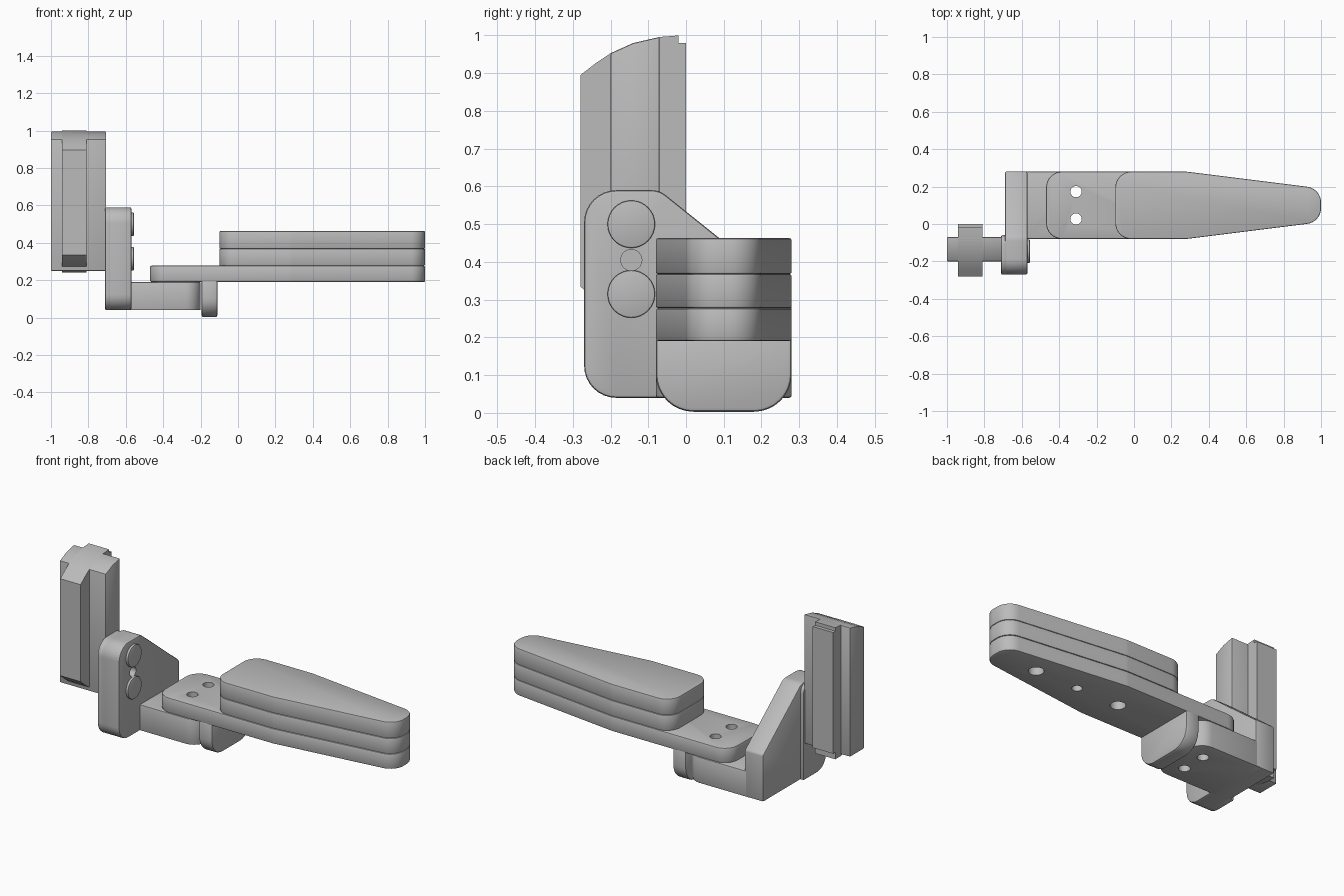
import bpy, bmesh, math
from mathutils import Vector

cube = bpy.data.objects.get("Cube")
if cube:
    bpy.data.objects.remove(cube, do_unlink=True)

grey = bpy.data.materials.new("satin_grey")
grey.use_nodes = True
GREY = (0.5, 0.5, 0.5, 1)
grey.diffuse_color = GREY
grey.node_tree.nodes["Principled BSDF"].inputs["Base Color"].default_value = GREY


def rounded(corners, steps=8):
    """Outline from (u, v, radius) corners, each filleted by its radius."""
    out = []
    for i, (u, v, r) in enumerate(corners):
        p = Vector((u, v))
        if r == 0:
            out.append(p)
            continue
        a = (Vector(corners[i - 1][:2]) - p).normalized()
        b = (Vector(corners[(i + 1) % len(corners)][:2]) - p).normalized()
        half = a.angle(b) / 2
        centre = p + (a + b).normalized() * (r / math.sin(half))
        start = p + a * (r / math.tan(half)) - centre
        end = p + b * (r / math.tan(half)) - centre
        sweep = start.angle_signed(end)
        for k in range(steps + 1):
            t = -sweep * k / steps
            c, s = math.cos(t), math.sin(t)
            out.append(centre + Vector((start.x * c - start.y * s,
                                        start.x * s + start.y * c)))
    return out


def circle(u, v, r, n=32):
    return [(u + r * math.cos(math.tau * k / n), v + r * math.sin(math.tau * k / n))
            for k in range(n)]


def prism(name, outline, axis, lo, hi, bevel=0.0):
    """Extrude an outline along x (outline in y, z) or z (outline in x, y)."""
    bm = bmesh.new()
    place = (lambda p, w: (w, p[0], p[1])) if axis == "x" else (lambda p, w: (p[0], p[1], w))
    face = bm.faces.new([bm.verts.new(place(p, lo)) for p in outline])
    new = bmesh.ops.extrude_face_region(bm, geom=[face])["geom"]
    shift = Vector(place((0, 0), hi - lo))
    bmesh.ops.translate(bm, vec=shift, verts=[g for g in new if isinstance(g, bmesh.types.BMVert)])
    bmesh.ops.recalc_face_normals(bm, faces=bm.faces)
    mesh = bpy.data.meshes.new(name)
    bm.to_mesh(mesh)
    bm.free()
    mesh.materials.append(grey)
    obj = bpy.data.objects.new(name, mesh)
    bpy.context.collection.objects.link(obj)
    if bevel:
        mod = obj.modifiers.new("edge_round", "BEVEL")
        mod.width, mod.segments = bevel, 2
        mod.limit_method, mod.angle_limit = "ANGLE", math.radians(40)
    return obj


def activate(obj):
    bpy.ops.object.select_all(action="DESELECT")
    obj.select_set(True)
    bpy.context.view_layer.objects.active = obj


def finish(obj, cutters=()):
    """Apply the edge rounding, drill the holes and set the shading."""
    for c in cutters:
        mod = obj.modifiers.new("hole", "BOOLEAN")
        mod.operation, mod.solver, mod.object = "DIFFERENCE", "EXACT", c
    activate(obj)
    for mod in list(obj.modifiers):
        bpy.ops.object.modifier_apply(modifier=mod.name)
    for c in cutters:
        bpy.data.objects.remove(c, do_unlink=True)
    bpy.ops.object.shade_smooth_by_angle(angle=math.radians(30))


def drill(points, axis, lo, hi):
    return [prism("hole_cutter", circle(*p), axis, lo, hi) for p in points]


BACK, FRONT = 0.28, -0.08
MID = (BACK + FRONT) / 2

# Upright rail: a cross section with a curved top
crown = [(-0.02, 1.0), (-0.07, 0.996), (-0.14, 0.98), (-0.2, 0.953), (-0.24, 0.926), (-0.28, 0.895)]
rib = crown + [(-0.28, 0.335), (-0.24, 0.30), (-0.2, 0.272), (-0.14, 0.25), (-0.07, 0.24),
               (-0.02, 0.24), (-0.02, 0.28), (0, 0.28), (0, 0.98), (-0.02, 0.98)]
finish(prism("rail_rib", rib, "x", -0.94, -0.81))
finish(prism("rail_flanges", crown[1:4] + [(-0.2, 0.25), (-0.07, 0.25)], "x", -1.0, -0.705, 0.005))

# Side bracket with sloping back edge, plus its thicker front pad
side = rounded([(-0.27, 0.04, 0.085), (-0.27, 0.59, 0.085), (-0.07, 0.59, 0.06),
                (BACK, 0.31, 0), (BACK, 0.04, 0)])
bracket = prism("side_bracket", side, "x", -0.69, -0.57, 0.008)
finish(bracket, drill([(-0.145, 0.405, 0.028)], "x", -0.64, -0.5))
pad = rounded([(-0.27, 0.04, 0.085), (-0.27, 0.59, 0.085), (-0.06, 0.59, 0.05), (-0.06, 0.04, 0)])
finish(prism("bracket_thick_front", pad, "x", -0.71, -0.68, 0.006))
for name, z in (("upper_bolt", 0.5), ("lower_bolt", 0.315)):
    finish(prism(name, circle(-0.145, z, 0.063), "x", -0.6, -0.557, 0.004))

# Foot arm running out from the bracket under the plate
screws = [(-0.31, MID + 0.073, 0.03), (-0.31, MID - 0.073, 0.03)]
arm = rounded([(-0.6, FRONT, 0), (-0.6, BACK, 0), (-0.2, BACK, 0.08), (-0.2, FRONT, 0.08)])
finish(prism("foot_arm", arm, "z", 0.04, 0.19, 0.006), drill(screws, "z", -0.1, 0.5))


def paddle(left):
    """Tapered outline with a round tip, starting at the given x."""
    return rounded([(left, FRONT, 0.085), (left, BACK, 0.085), (0.28, BACK, 0.15),
                    (1.0, MID + 0.09, 0.085), (1.0, MID - 0.09, 0.085), (0.28, FRONT, 0.15)])


# Long base plate with screw holes, and its hanging stop tab
plate = prism("base_plate", paddle(-0.47), "z", 0.19, 0.278, 0.008)
under = drill([(0.73, MID, 0.04), (0.46, MID, 0.027), (0.19, MID, 0.04)], "z", 0.1, 0.26)
finish(plate, drill(screws, "z", -0.1, 0.5) + under)
tab = rounded([(FRONT, 0.2, 0), (BACK, 0.2, 0), (BACK, 0.003, 0.1), (FRONT, 0.003, 0.1)])
finish(prism("stop_tab", tab, "x", -0.195, -0.11, 0.01))

# Two stacked pads on the plate
for name, lo, hi in (("lower_pad", 0.278, 0.368), ("upper_pad", 0.368, 0.463)):
    finish(prism(name, paddle(-0.1), "z", lo, hi, 0.006))
